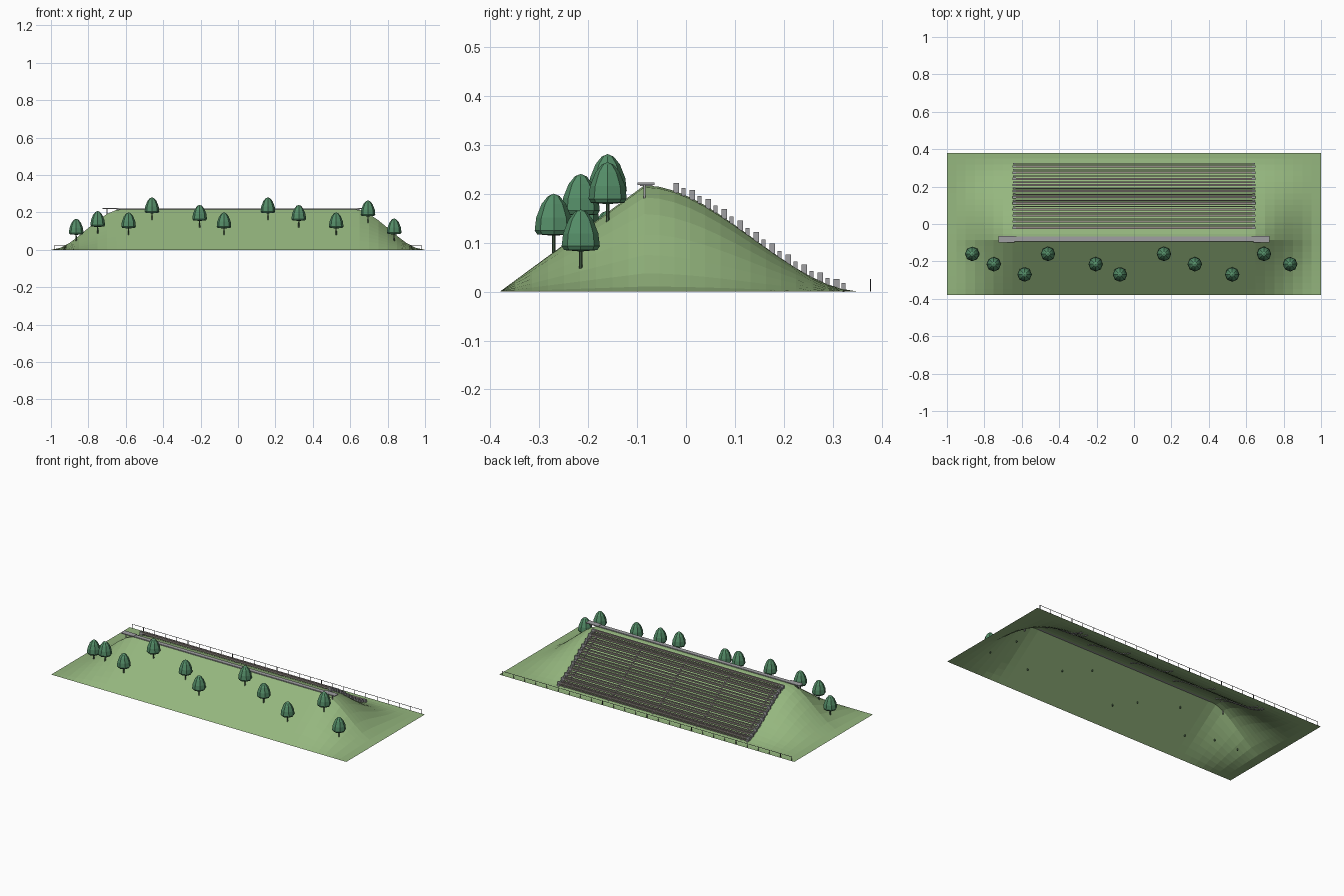
import bpy, bmesh
from mathutils import Vector
from math import sin, cos, pi

if "Cube" in bpy.data.objects:
    bpy.data.objects.remove(bpy.data.objects["Cube"])


def material(name, rgb):
    m = bpy.data.materials.new(name)
    m.diffuse_color = (*rgb, 1)
    m.use_nodes = True
    m.node_tree.nodes["Principled BSDF"].inputs["Base Color"].default_value = m.diffuse_color
    return m


GRASS = material("grass", (0.30, 0.47, 0.21))
LEAF = material("leaf", (0.09, 0.27, 0.14))
BARK = material("bark", (0.07, 0.13, 0.07))
SEAT = material("seat_wood", (0.30, 0.26, 0.24))
STONE = material("stone", (0.35, 0.35, 0.36))
METAL = material("dark_metal", (0.08, 0.08, 0.09))


def finish(bm, name, mat):
    me = bpy.data.meshes.new(name)
    bmesh.ops.recalc_face_normals(bm, faces=bm.faces)
    bm.to_mesh(me)
    bm.free()
    ob = bpy.data.objects.new(name, me)
    me.materials.append(mat)
    bpy.context.collection.objects.link(ob)
    return ob


def box(bm, x0, x1, y0, y1, z0, z1):
    vs = bmesh.ops.create_cube(bm, size=1)["verts"]
    for v in vs:
        v.co = Vector(((x0 + x1) / 2 + v.co.x * (x1 - x0),
                       (y0 + y1) / 2 + v.co.y * (y1 - y0),
                       (z0 + z1) / 2 + v.co.z * (z1 - z0)))


def smooth(t):
    t = max(0, min(1, t))
    return t * t * (3 - 2 * t)


def ground(x, y):
    ends = smooth((1 - abs(x)) / 0.38)
    if y < -0.085:
        h = (y + 0.38) / 0.295
    else:
        h = smooth((0.36 - y) / 0.445)
    return 0.217 * h * ends


# Grass hill: open height field with straight front slope and curved back slope
bm = bmesh.new()
NX, NY = 40, 24
ys = [-0.38 + 0.295 * j / 9 for j in range(9)] + \
     [-0.085 + 0.465 * j / 15 for j in range(16)]
grid = [[bm.verts.new((-1 + 2 * i / NX, y, ground(-1 + 2 * i / NX, y)))
         for y in ys] for i in range(NX + 1)]
for i in range(NX):
    for j in range(NY):
        bm.faces.new((grid[i][j], grid[i + 1][j],
                      grid[i + 1][j + 1], grid[i][j + 1]))
hill = finish(bm, "grass_hill", GRASS)
if sum(p.normal.z for p in hill.data.polygons) < 0:
    hill.data.flip_normals()

# Crest walkway with wider end platforms on posts
bm = bmesh.new()
box(bm, -0.65, 0.65, -0.094, -0.068, 0.216, 0.221)
for s in (-1, 1):
    box(bm, *sorted((s * 0.64, s * 0.725)), -0.099, -0.064, 0.218, 0.223)
    box(bm, s * 0.70 - 0.002, s * 0.70 + 0.002, -0.087, -0.083, 0.17, 0.219)
finish(bm, "crest_walkway", STONE)

# Bench rows: seat plank, lower foot plank, legs and end blocks
seats, feet, legs, caps = (bmesh.new() for _ in range(4))
for k in range(11):
    y = -0.02 + 0.0327 * k
    z = ground(0, y)
    box(seats, -0.635, 0.635, y - 0.0055, y + 0.0055, z + 0.007, z + 0.017)
    yf = y + 0.0145
    zf = ground(0, yf)
    box(feet, -0.635, 0.635, yf - 0.003, yf + 0.003, zf + 0.005, zf + 0.012)
    for x in (-0.6, -0.3, 0, 0.3, 0.6):
        box(legs, x - 0.004, x + 0.004, y - 0.003, y + 0.003, z - 0.005, z + 0.008)
        box(legs, x - 0.003, x + 0.003, yf - 0.002, yf + 0.002, zf - 0.005, zf + 0.006)
    for s in (-1, 1):
        box(caps, s * 0.64 - 0.01, s * 0.64 + 0.01, y - 0.006, y + 0.006, z - 0.003, z + 0.0175)
        box(caps, s * 0.64 - 0.007, s * 0.64 + 0.007, yf - 0.004, yf + 0.004, zf - 0.003, zf + 0.0125)
finish(seats, "bench_seats", SEAT)
finish(feet, "foot_planks", SEAT)
finish(legs, "bench_legs", STONE)
finish(caps, "bench_end_blocks", STONE)

# Low fence along the back edge
bm = bmesh.new()
for i in range(27):
    x = -0.98 + 1.96 * i / 26
    box(bm, x - 0.0012, x + 0.0012, 0.3758, 0.3782, 0, 0.025)
box(bm, -0.981, 0.981, 0.3762, 0.3778, 0.0235, 0.0255)
finish(bm, "back_fence", METAL)

# Trees: faceted domed crowns on thin trunks
PROFILE = [(0.034, 0.036), (0.039, 0.044), (0.036, 0.070), (0.025, 0.098), (0.012, 0.114)]
SIDES = 8


def crown(bm, c):
    rings = [[bm.verts.new(c + Vector((r * cos(2 * pi * i / SIDES), r * sin(2 * pi * i / SIDES), z)))
              for i in range(SIDES)] for r, z in PROFILE]
    top = bm.verts.new(c + Vector((0, 0, 0.119)))
    bottom = bm.verts.new(c + Vector((0, 0, 0.033)))
    for i in range(SIDES):
        n = (i + 1) % SIDES
        for a, b in zip(rings, rings[1:]):
            bm.faces.new((a[i], a[n], b[n], b[i]))
        bm.faces.new((rings[-1][i], rings[-1][n], top))
        bm.faces.new((rings[0][n], rings[0][i], bottom))


tree_x = [-0.865, -0.75, -0.585, -0.46, -0.205, -0.075, 0.16, 0.325, 0.525, 0.695, 0.835]
tree_y = [-0.16, -0.215, -0.27]
crowns, trunks = bmesh.new(), bmesh.new()
for i, x in enumerate(tree_x):
    y = tree_y[i % 3]
    base = Vector((x, y, ground(x, y)))
    crown(crowns, base)
    stem = bmesh.ops.create_cone(trunks, cap_ends=True, segments=6, radius1=0.004,
                                 radius2=0.003, depth=0.05)["verts"]
    bmesh.ops.translate(trunks, verts=stem, vec=base + Vector((0, 0, 0.017)))
finish(crowns, "tree_crowns", LEAF)
finish(trunks, "tree_trunks", BARK)
